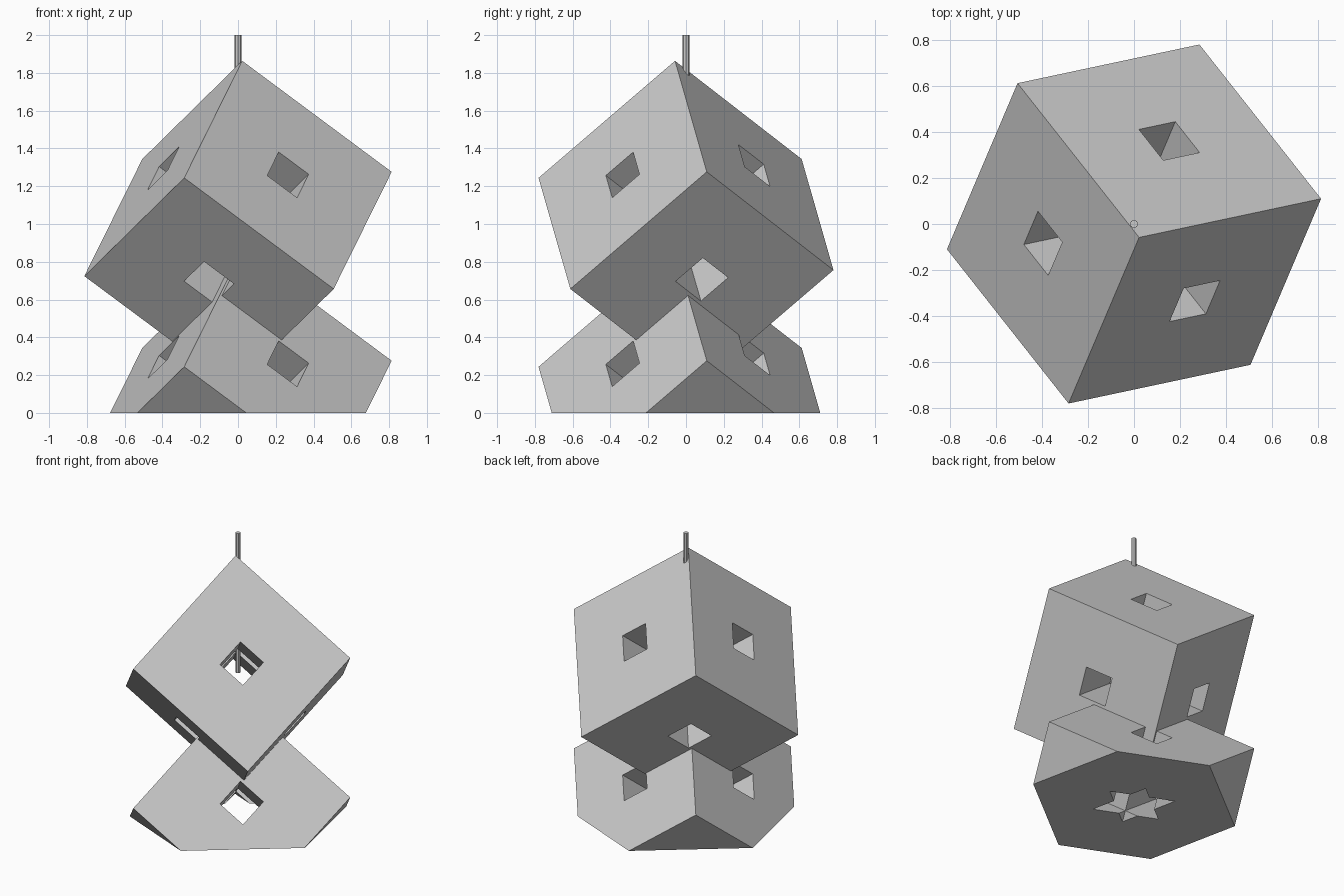
import bpy
import bmesh
from itertools import product
from math import radians
from mathutils import Euler, Matrix, Vector

EDGE, HOLE = 1.0, 0.2
TILT = Euler((radians(-40), radians(36), radians(12))).to_matrix()
CUTS = (-EDGE / 2, -HOLE / 2, HOLE / 2, EDGE / 2)

cube = bpy.data.objects.get("Cube")
if cube:
    bpy.data.objects.remove(cube, do_unlink=True)

grey = bpy.data.materials.new("plain grey")
grey.use_nodes = True
color = (0.6, 0.6, 0.6, 1)
grey.diffuse_color = color
grey.node_tree.nodes["Principled BSDF"].inputs["Base Color"].default_value = color


def is_solid(cell):
    # Cells inside the block, outside the three crossing tunnels
    return all(0 <= i <= 2 for i in cell) and cell.count(1) < 2


# Tilted cube with a square tunnel along each of its axes
def drilled_block(name, height, flat_base):
    bm = bmesh.new()
    verts = {}
    for cell in product(range(3), repeat=3):
        if not is_solid(cell):
            continue
        for axis, side in product(range(3), (0, 1)):
            neighbour = list(cell)
            neighbour[axis] += 2 * side - 1
            if is_solid(neighbour):
                continue
            loop = []
            for du, dv in ((0, 0), (1, 0), (1, 1), (0, 1)):
                corner = list(cell)
                corner[axis] += side
                corner[(axis + 1) % 3] += du
                corner[(axis + 2) % 3] += dv
                key = tuple(corner)
                if key not in verts:
                    point = Vector([CUTS[i] for i in key])
                    verts[key] = bm.verts.new(TILT @ point)
                loop.append(verts[key])
            bm.faces.new(loop if side else loop[::-1])

    # Slice off the lower half and close it with a pierced base
    if flat_base:
        geom = bm.verts[:] + bm.edges[:] + bm.faces[:]
        bmesh.ops.bisect_plane(bm, geom=geom, plane_co=(0, 0, 0),
                               plane_no=(0, 0, 1), clear_inner=True)
        rim = [e for e in bm.edges if e.is_boundary]
        bmesh.ops.triangle_fill(bm, edges=rim, use_beauty=True, normal=(0, 0, -1))
        bmesh.ops.recalc_face_normals(bm, faces=bm.faces[:])

    bmesh.ops.translate(bm, verts=bm.verts[:], vec=(0, 0, height))
    mesh = bpy.data.meshes.new(name)
    bm.to_mesh(mesh)
    bm.free()
    mesh.materials.append(grey)
    bpy.context.collection.objects.link(bpy.data.objects.new(name, mesh))


drilled_block("upper_block", 1, False)
drilled_block("lower_block", 0, True)

# Hanging rod reaching down to the middle of the upper block
bpy.ops.mesh.primitive_cylinder_add(vertices=8, radius=0.0175, depth=1, location=(0, 0, 1.5))
rod = bpy.context.object
rod.name = "hanging_rod"
rod.data.materials.append(grey)
